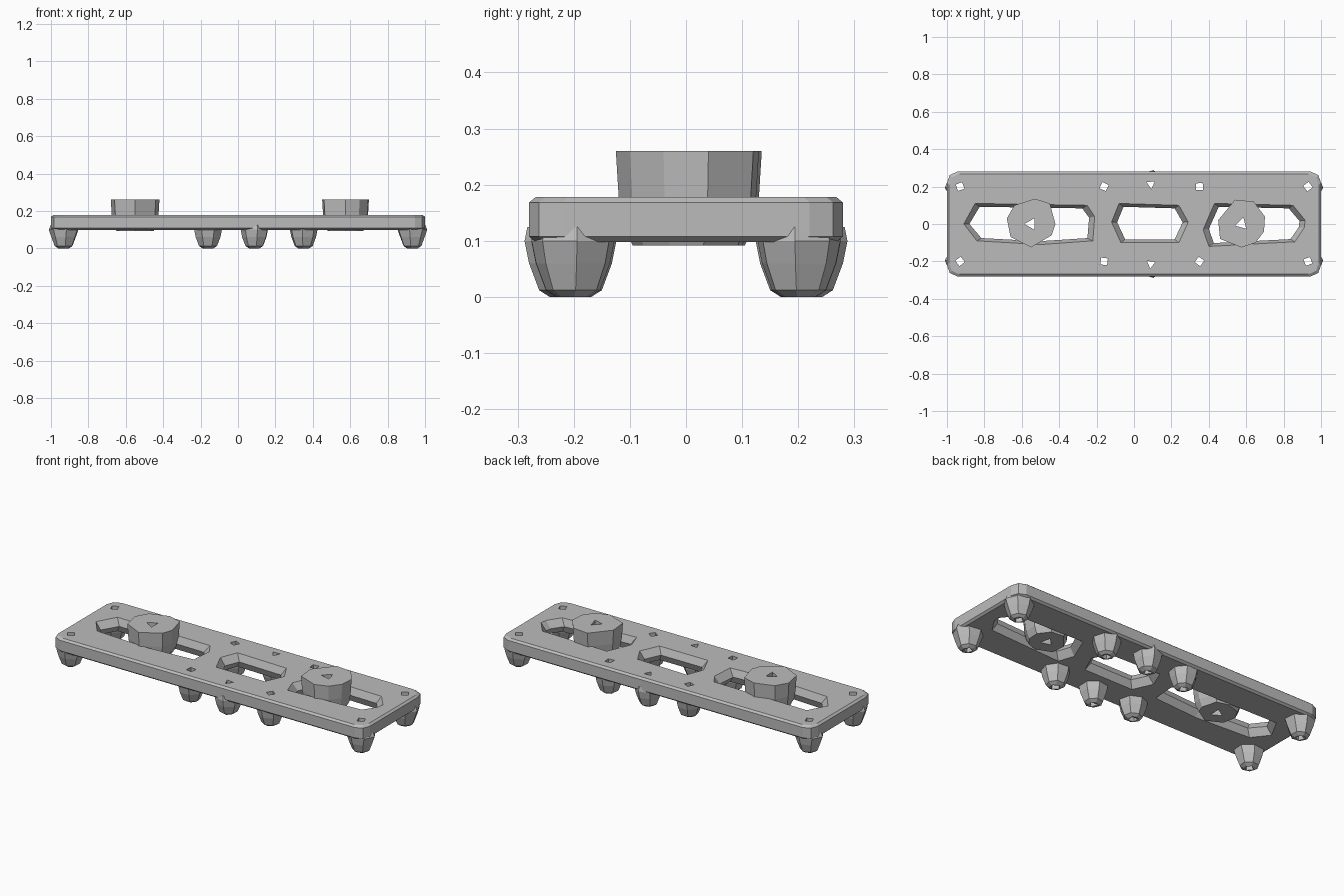
import bpy, bmesh, math

if "Cube" in bpy.data.objects:
    bpy.data.objects.remove(bpy.data.objects["Cube"])

grey = bpy.data.materials.new("plain grey")
grey.use_nodes = True
grey.diffuse_color = (0.5, 0.5, 0.5, 1)
grey.node_tree.nodes["Principled BSDF"].inputs["Base Color"].default_value = (0.5, 0.5, 0.5, 1)


def loft(name, outline, levels):
    """Stack copies of an outline; each level is (z, inset x, inset y) about its centre."""
    xs, ys = [p[0] for p in outline], [p[1] for p in outline]
    cx, cy = (min(xs) + max(xs)) / 2, (min(ys) + max(ys)) / 2
    hx, hy = max(xs) - cx, max(ys) - cy
    bm = bmesh.new()
    rings = []
    for z, ix, iy in levels:
        sx, sy = 1 - ix / hx, 1 - iy / hy
        rings.append([bm.verts.new((cx + (x - cx) * sx, cy + (y - cy) * sy, z)) for x, y in outline])
    n = len(outline)
    for a, b in zip(rings, rings[1:]):
        for i in range(n):
            bm.faces.new((a[i], a[(i + 1) % n], b[(i + 1) % n], b[i]))
    bm.faces.new(rings[0])
    bm.faces.new(rings[-1])
    bmesh.ops.recalc_face_normals(bm, faces=bm.faces[:])
    mesh = bpy.data.meshes.new(name)
    bm.to_mesh(mesh)
    bm.free()
    mesh.materials.append(grey)
    ob = bpy.data.objects.new(name, mesh)
    bpy.context.collection.objects.link(ob)
    return ob


def polygon(x, y, r, sides, turn=0.0):
    step = math.tau / sides
    return [(x + r * math.cos(turn + i * step), y + r * math.sin(turn + i * step)) for i in range(sides)]


def cut(ob, cutters):
    for c in cutters:
        mod = ob.modifiers.new("cut", 'BOOLEAN')
        mod.operation, mod.solver, mod.object = 'DIFFERENCE', 'EXACT', c
    bpy.context.view_layer.update()
    done = bpy.data.meshes.new_from_object(ob.evaluated_get(bpy.context.evaluated_depsgraph_get()))
    ob.modifiers.clear()
    ob.data = done


# Plate with clipped corners and softened top and bottom rims
corner = [(1, 0.22), (0.985, 0.262), (0.945, 0.28)]
half = corner + [(-x, y) for x, y in reversed(corner)]
plate = loft("plate", half + [(-x, -y) for x, y in half],
             [(0.098, 0.012, 0.012), (0.108, 0, 0), (0.168, 0, 0), (0.178, 0.012, 0.012)])

# Three long slots, waisted half way down
slots = [
    [(-0.91, 0), (-0.85, 0.11), (-0.25, 0.10), (-0.21, 0.04), (-0.22, -0.09), (-0.5, -0.11), (-0.84, -0.09)],
    [(-0.12, 0.01), (-0.08, 0.11), (0.24, 0.10), (0.29, 0.01), (0.24, -0.10), (-0.07, -0.10)],
    [(0.37, -0.03), (0.43, 0.11), (0.85, 0.10), (0.915, 0.02), (0.91, -0.02), (0.86, -0.095), (0.4, -0.12)],
]
slot_cutters = [loft("slot_cutter", s, [(0.06, -0.02, -0.01), (0.098, 0, 0), (0.138, 0.03, 0.018),
                                        (0.178, 0, 0), (0.2, -0.015, -0.009)]) for s in slots]
cut(plate, slot_cutters)

# Feet, each with a small hole running up through the plate
hole_cutters = []
for x in (-0.93, -0.16, 0.09, 0.35, 0.93):
    for side in (-1, 1):
        is_corner = abs(x) > 0.9
        y = side * (0.2 if x != 0.09 else 0.213)
        turn = math.atan2(side, x) if is_corner else side * (0.4 + x)
        hole = loft("hole_cutter", polygon(x, y, 0.026, 3 if x == 0.09 else 4, 0.5 + x * side),
                    [(-0.05, 0, 0), (0.25, 0, 0)])
        hole_cutters.append(hole)
        foot = loft("corner_foot" if is_corner else "middle_foot",
                    polygon(x, y, 0.076, 7, turn),
                    [(0, 0.045, 0.045), (0.012, 0.026, 0.026), (0.06, 0.008, 0.008),
                     (0.1, -0.006 if is_corner else 0, 0), (0.125, 0.005, 0.005)])
        cut(foot, [hole])
cut(plate, hole_cutters)

# Faceted bosses standing in the outer slots, each with a three-sided bore
bosses = {
    "right_boss": [(-0.68, 0.03), (-0.64, 0.10), (-0.53, 0.135), (-0.45, 0.11),
                   (-0.42, 0), (-0.44, -0.06), (-0.55, -0.125), (-0.66, -0.07)],
    "left_boss": [(0.45, 0.02), (0.54, 0.13), (0.64, 0.12), (0.70, 0.04),
                  (0.695, -0.04), (0.65, -0.10), (0.575, -0.125), (0.46, -0.08)],
}
bore_cutters = []
for name, outline in bosses.items():
    boss = loft(name, outline, [(0.092, 0.03, 0.03), (0.13, 0.012, 0.012), (0.178, 0.005, 0.005), (0.26, 0, 0)])
    x = -0.55 if name == "right_boss" else 0.575
    bore = loft("bore_cutter", polygon(x, 0, 0.036, 3, math.pi if x < 0 else 1.3), [(0.02, 0, 0), (0.3, 0, 0)])
    cut(boss, [bore])
    bore_cutters.append(bore)

for c in slot_cutters + hole_cutters + bore_cutters:
    bpy.data.objects.remove(c)
